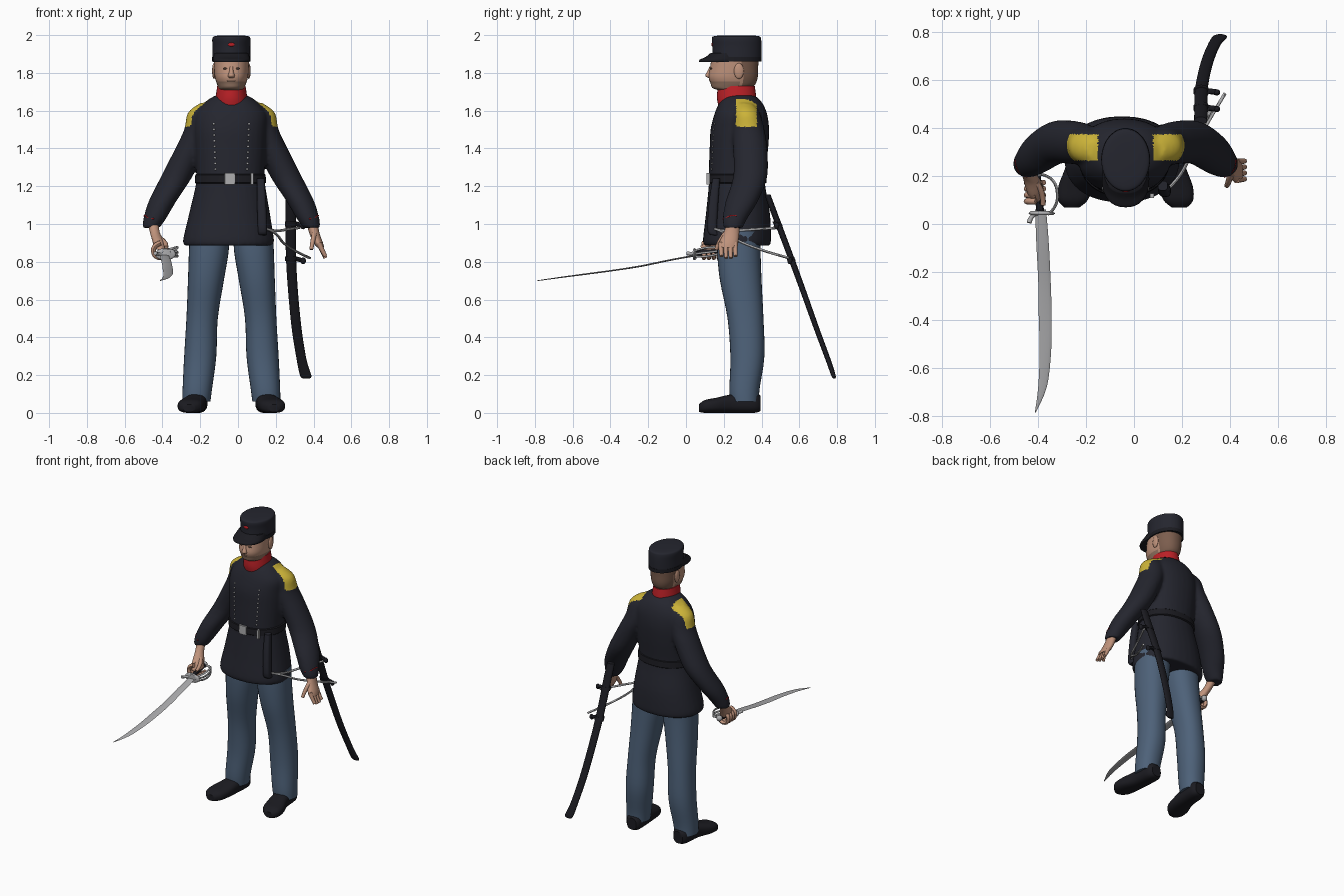
import bpy, math
from mathutils import Vector

cube = bpy.data.objects.get("Cube")
if cube:
    bpy.data.objects.remove(cube, do_unlink=True)

CM = 0.01       # all part sizes below are in hundredths of a unit
MID = -3.5      # symmetry line of the body
parts = []


def material(name, r, g, b):
    m = bpy.data.materials.new(name)
    m.use_nodes = True
    m.diffuse_color = (r, g, b, 1)
    m.node_tree.nodes["Principled BSDF"].inputs["Base Color"].default_value = (r, g, b, 1)
    return m


navy = material("navy cloth", .018, .019, .028)
blue = material("blue cloth", .075, .12, .19)
skin = material("skin", .52, .29, .2)
hair = material("brown hair", .2, .11, .075)
stubble = material("stubble", .3, .18, .125)
yellow = material("yellow braid", .6, .45, .04)
red = material("red cloth", .5, .015, .02)
silver = material("silver metal", .42, .42, .43)
black = material("black leather", .011, .011, .015)


def add(name, mesh, mat):
    obj = bpy.data.objects.new(name, mesh)
    bpy.context.collection.objects.link(obj)
    if mat:
        mesh.materials.clear()
        mesh.materials.append(mat)
    parts.append(obj)
    return obj


def spline(a, b, c, d, t):
    return tuple(q + t * (r - p) / 2 + t * t * (p - 2.5 * q + 2 * r - s / 2)
                 + t ** 3 * (3 * q - p - 3 * r + s) / 2 for p, q, r, s in zip(a, b, c, d))


def loft(name, rings, mat, axis="z", power=2.0, n=32, steps=4, mirror=False):
    """Smooth skin over rings: centre u, centre v, station, radius u, radius v."""
    if mirror:
        rings = [(2 * MID - r[0],) + tuple(r[1:]) for r in rings]
    rows = []
    for i in range(len(rings) - 1):
        a, d = rings[max(i - 1, 0)], rings[min(i + 2, len(rings) - 1)]
        rows += [spline(a, rings[i], rings[i + 1], d, k / steps) for k in range(steps)]
    rows.append(rings[-1])
    verts = []
    for u, v, s, ru, rv in rows:
        for k in range(n):
            c, w = math.cos(math.tau * k / n), math.sin(math.tau * k / n)
            p = u + ru * math.copysign(abs(c) ** (2 / power), c)
            q = v + rv * math.copysign(abs(w) ** (2 / power), w)
            verts.append(Vector((p, q, s) if axis == "z" else (p, s, q)) * CM)
    faces = [(j * n + k, j * n + (k + 1) % n, (j + 1) * n + (k + 1) % n, (j + 1) * n + k)
             for j in range(len(rows) - 1) for k in range(n)]
    last = (len(rows) - 1) * n
    faces += [tuple(reversed(range(n))), tuple(range(last, last + n))]
    # keep the skin facing outward whichever way it was swept
    if (rings[-1][2] > rings[0][2]) != (axis == "z"):
        faces = [f[::-1] for f in faces]
    mesh = bpy.data.meshes.new(name)
    mesh.from_pydata(verts, [], faces)
    return add(name, mesh, mat)


def baked(obj):
    return bpy.data.meshes.new_from_object(
        obj.evaluated_get(bpy.context.evaluated_depsgraph_get()))


def tube(name, points, radius, mat, tip=1.0):
    curve = bpy.data.curves.new(name, "CURVE")
    curve.dimensions = "3D"
    curve.bevel_depth = radius * CM
    curve.bevel_resolution = 2
    curve.use_fill_caps = True
    line = curve.splines.new("NURBS")
    line.points.add(len(points) - 1)
    for i, p in enumerate(points):
        line.points[i].co = (*(Vector(p) * CM), 1)
        line.points[i].radius = 1 + (tip - 1) * i / (len(points) - 1)
    line.use_endpoint_u = True
    line.order_u = 3
    helper = bpy.data.objects.new(name, curve)
    bpy.context.collection.objects.link(helper)
    bpy.context.view_layer.update()
    mesh = baked(helper)
    bpy.data.objects.remove(helper, do_unlink=True)
    return add(name, mesh, mat)


def ball(name, centre, size, mat):
    ring = [(centre[0], centre[1], centre[2] - size[2] * math.cos(a),
             size[0] * math.sin(a) + .01, size[1] * math.sin(a) + .01)
            for a in [math.pi * i / 8 for i in range(9)]]
    return loft(name, ring, mat, n=16, steps=1)


def paint(obj, rule, mats):
    for m in mats:
        obj.data.materials.append(m)
    for f in obj.data.polygons:
        f.material_index = rule(f.center / CM, f.normal)


# Jacket: torso and sleeves fused into one skin
torso = loft("jacket", [(-5, 27, 88.5, 23.5, 17.5), (-5, 27, 92, 24, 18), (-4.5, 27.5, 105, 21.5, 17),
                        (-4, 27, 120, 18.5, 15), (-4, 27, 126, 18, 15), (-4, 28, 140, 19, 15.5),
                        (-4, 28.5, 150, 19.5, 15.5), (MID, 29, 158, 19, 14), (MID, 29, 164, 14.5, 11.5),
                        (MID, 28.5, 167.5, 9.5, 8.5), (MID, 28, 169, 5, 5)], navy, power=2.2)
sleeve = [(9, 31, 164, 4, 4), (11.5, 32, 159, 8, 7), (13.5, 33, 150, 8, 8.5), (18, 34, 140, 8.2, 9),
          (25.5, 34, 125, 8.3, 9), (33, 29.5, 112, 7.3, 8.5), (37, 26, 103, 6, 6.5), (39, 25, 98, 4.5, 5)]
sleeves = [loft("sleeve", sleeve, navy, mirror=m) for m in (False, True)]
torso.data.materials.clear()
bpy.ops.object.select_all(action="DESELECT")
for o in sleeves + [torso]:
    o.select_set(True)
bpy.context.view_layer.objects.active = torso
bpy.ops.object.join()
parts = [torso]
remesh = torso.modifiers.new("fuse", "REMESH")
remesh.mode, remesh.voxel_size = "VOXEL", CM
relax = torso.modifiers.new("relax", "SMOOTH")
relax.iterations = 4
bpy.context.view_layer.update()
fused = baked(torso)
torso.modifiers.clear()
torso.data = fused
fused.materials.clear()
# Shoulder braid painted on the jacket
paint(torso, lambda c, n: int(abs(c.x - MID) > 11.5 and c.z > 151.5 and 26.5 < c.y < 37.5 and n.z > -.3),
      [navy, yellow])
bpy.context.view_layer.update()


def on_jacket(p):
    return tuple(torso.closest_point_on_mesh(Vector(p) * CM)[1] / CM)


# Button rows, cuff stripes, belt and pouch
for side in (-1, 1):
    for i in range(9):
        x, z = MID + side * (9.3 - i * .12), 153 - i * 3
        hit = torso.ray_cast(Vector((x, -50, z)) * CM, Vector((0, 1, 0)))
        if hit[0]:
            ball("button", hit[1] / CM, (.6, .5, .6), silver)
    stripe = [(38, 15, 103), (43, 19, 104), (46, 23, 106), (46, 27, 105)]
    tube("cuff_stripe", [on_jacket((MID + side * (p[0] - MID), p[1], p[2])) for p in stripe], .4, red)
loft("belt", [(-4, 27, z, r, r - 3.2) for z, r in ((121.5, 18.3), (122, 18.9), (126, 18.6), (126.5, 18))],
     black, power=2.2, n=48, steps=1)
for name, x, w in (("belt_buckle", -4.3, 2.8), ("belt_clasp", 7.5, .8)):
    loft(name, [(x, 11.8, z, w, 1) for z in (121, 127)], silver, power=8, steps=1)
loft("belt_pouch", [(13, 17, 94, 1.6, 2), (13, 14, 96, 2.4, 2.5), (12.5, 14.5, 110, 2.4, 2.5),
                    (12, 16, 124, 2, 2)], navy, power=3)

# Trousers and shoes
leg = [(8, 28, 96, 10.5, 11.5), (8.5, 28, 85, 10.5, 11.5), (10, 29, 70, 9.5, 11), (12, 31.5, 50, 8.3, 9.5),
       (13, 32.5, 30, 8.5, 9), (14.5, 31, 13, 7.8, 8), (15, 31, 6, 7.4, 7.5)]
shoe = [(14.5, 5, 39.5, 3.5, 4), (14.7, 5.5, 36, 5.5, 5.5), (15.5, 5, 25, 5.8, 5), (17.5, 4, 16, 7, 4),
        (18.5, 3.4, 10, 6.2, 3.4), (19, 2.5, 6.8, 3, 2)]
for side, flip in (("left", False), ("right", True)):
    loft(side + "_trouser_leg", leg, blue, power=2.2, mirror=flip)
    loft(side + "_shoe", shoe, black, axis="y", power=2.6, mirror=flip)

# Head with hair and stubble by region, then collar and features
head = loft("head", [(MID, 27, 164, 6.5, 8), (MID, 26.5, 170, 6.5, 8.5), (MID, 24.5, 172, 6.8, 10.5),
                     (MID, 25, 174.5, 7.8, 12), (MID, 25, 178, 8.8, 13), (MID, 25.5, 183, 9.2, 12.7),
                     (MID, 26, 188, 9.4, 12.5)], None, power=2.2, n=48, steps=6)
paint(head, lambda c, n: 1 if c.y > 30 and c.z > 173 else 2 if c.z < 175.5 and c.y < 28 else 0,
      [skin, hair, stubble])
loft("collar", [(MID, 27, 163, 9, 10), (MID, 26.8, 167, 8.4, 10.4), (MID, 26.6, 173, 7.5, 9.8)], red)
loft("nose", [(MID, 12.8, 177.2, 1.3, .8), (MID, 12.2, 178.5, 1.8, 2), (MID, 12.8, 181, 1.1, 1.4),
              (MID, 13.3, 183.5, .9, .8)], skin, n=16)
ball("mouth", (MID, 12.9, 175.8), (2.3, .6, .5), stubble)
for side in (-1, 1):
    ball("ear", (MID + side * 9.2, 28, 181), (1, 2.6, 4.2), skin)
    ball("eye", (MID + side * 3.3, 13.3, 182.3), (1.3, .5, .5), hair)

# Cap with band, visor and badge
loft("cap", [(MID, 27, 186, 9.8, 12.7), (MID, 27, 188, 10, 12.9), (MID, 27, 194, 10, 13),
             (MID, 26.7, 198, 10.1, 13), (MID, 26.7, 199.4, 9, 12), (MID, 26.7, 199.9, 5, 7)], navy, n=48)
loft("cap_band", [(MID, 27, z, 10.2, 13.1) for z in (186, 188.5)], black, n=48, steps=1)
loft("visor", [(MID, 18.5, 185.8, 9.6, 11.5), (MID, 18.8, 187, 9.9, 11.5), (MID, 20, 188.5, 9.6, 9.5),
               (MID, 22, 190.5, 9, 9)], black, power=2.3)
ball("cap_badge", (MID, 13.9, 195), (1.8, .5, 1), red)

# Open left hand
loft("left_palm", [(39, 25, 101, 3, 3.3), (40.5, 24, 95, 2.7, 4.2), (42.5, 22.5, 90, 2.5, 5),
                   (43.8, 22, 87.5, 1.8, 4.6)], skin, n=20)
for i in range(4):
    y = 18.5 + i * 2.5
    tube("left_finger", [(42.8, y, 90), (44, y, 87), (46.3, y + .3, 81.5 + abs(i - 1.5))], 1.5, skin, .7)
tube("left_thumb", [(40.5, 21, 95), (39.5, 17.5, 91), (38.8, 16, 86.5)], 1.5, skin, .7)

# Right fist closed on the grip
loft("right_palm", [(-45, 24, 101, 3, 3.2), (-44, 20.5, 95.5, 2.6, 3.3), (-42, 16, 90.5, 3.2, 5),
                    (-41, 14, 86.5, 3.2, 5)], skin, n=20)
for i in range(4):
    y = 9.5 + i * 2.6
    tube("right_finger", [(-41, y, 90), (-45, y, 88.5), (-44.5, y, 83), (-40, y, 81.5), (-37.5, y, 84)],
         1.4, skin, .8)
tube("right_thumb", [(-41, 17, 92), (-37.5, 13, 89.5), (-38, 8, 87.5)], 1.5, skin, .7)

# Sabre
loft("blade", [(-39, 83.5, 6, 2.3, .45), (-38.2, 81, -8, 2.6, .45), (-37.4, 77.7, -24, 2.6, .45),
               (-37.1, 75.5, -38, 2.7, .4), (-37, 73.5, -53, 2.4, .4), (-38.2, 71.5, -68, 1.8, .3),
               (-41.2, 70, -78.7, .2, .2)], silver, axis="y", n=12)
tube("grip", [(-39, 4, 84), (-40, 12, 85.5), (-40.5, 21, 86.5)], 1.6, black)
ball("pommel", (-40.5, 21, 86.5), (2, 1.8, 2), silver)
loft("guard_plate", [(-39, 84, 5.5, 4, 2.5), (-38.5, 84, 4.5, 5.5, 3.2), (-38.5, 84, 3.7, 4.5, 2.7)],
     silver, axis="y")
for lift in (-2, 0, 2.5):
    tube("guard_bar", [(-36, 4, 84 + lift / 2), (-32, 7, 84.5 + lift), (-32, 16, 85.5 + lift),
                       (-36, 20.5, 86.5), (-40.5, 21, 86.5)], .6, silver)
tube("quillon", [(-40, 4.5, 84), (-43, 4, 84), (-43.8, .5, 84.5)], .8, silver, 1.3)

# Scabbard with carrying bands and straps
loft("scabbard", [(27.8, 43.2, 115.5, 2.7, 1.6), (28, 47, 105, 2.8, 1.7), (28, 54.5, 85, 2.7, 1.7),
                  (29, 61.5, 66, 2.6, 1.6), (31, 69, 45, 2.6, 1.5), (33.7, 75.3, 28, 2.6, 1.4),
                  (35.8, 78, 20, 3, 1.2), (36.2, 78.4, 18.3, 2, .6)], black, n=20)
for y, z, end in ((48.5, 100, (32.5, 48.5, 98)), (55.5, 81.5, (38, 54.5, 82))):
    loft("scabbard_band", [(28.1, y - .5, z + 1.2, 3.3, 2.2), (28.1, y + .5, z - 1.2, 3.3, 2.2)],
         black, n=20, steps=1)
    tube("scabbard_lug", [(30, y, z), (32, y, z), (34.5, y - .5, z - 1)], 1.2, black)
    ball("scabbard_ring", (34.5, y - .5, z - 1), (1.5, 1.3, 1.8), black)
    tube("sword_strap", [(14.5, 15, 97.5), (20, 20, 96), (25, 33, (z + 94) / 2), end], .7, silver)

# Shading
bpy.ops.object.select_all(action="DESELECT")
for o in parts:
    o.select_set(True)
bpy.context.view_layer.objects.active = torso
bpy.ops.object.shade_smooth_by_angle(angle=math.radians(45))
